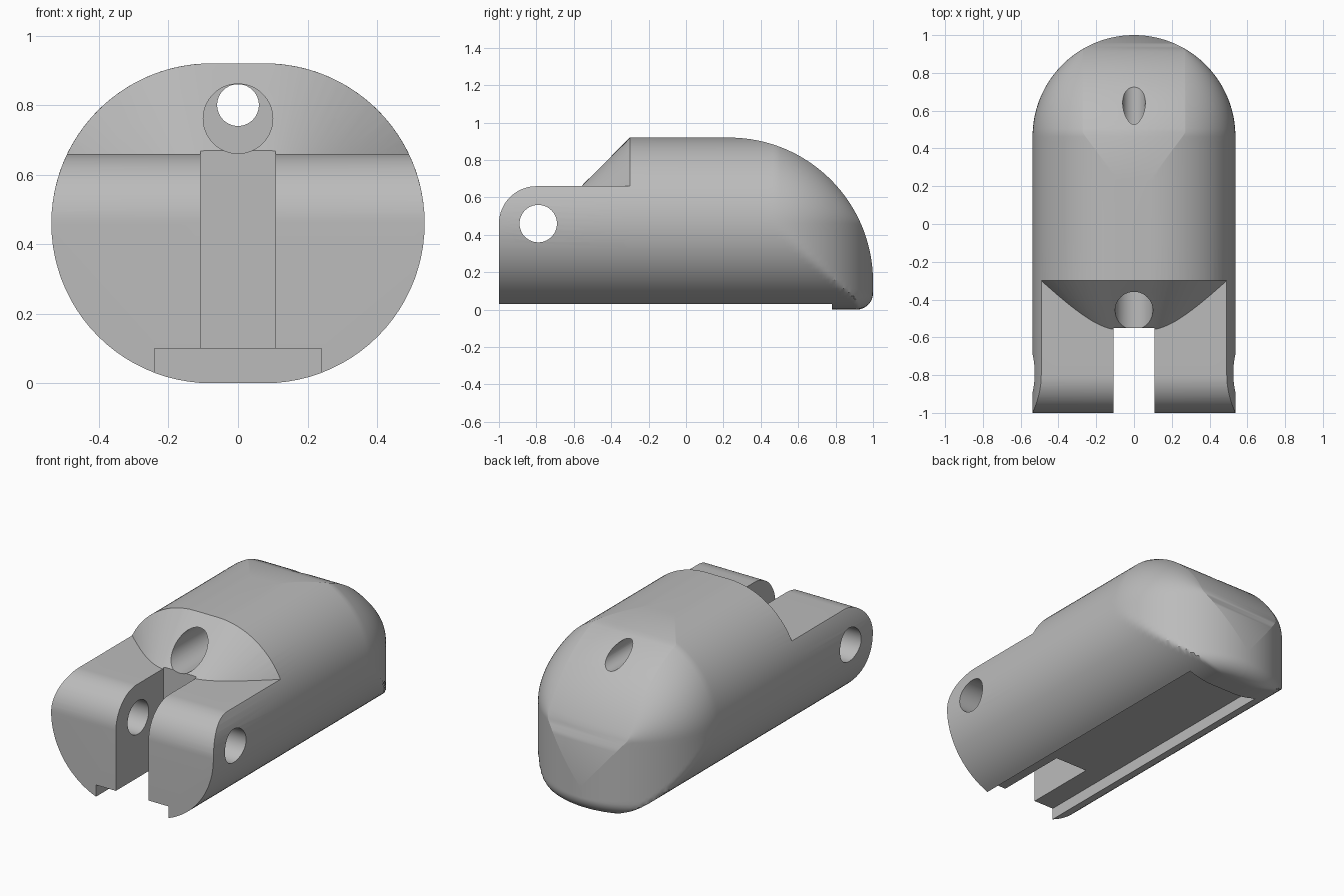
import bpy, bmesh
from math import sqrt, sin, cos, pi

default = bpy.data.objects.get("Cube")
if default:
    bpy.data.objects.remove(default, do_unlink=True)

R, FLAT = 0.46, 0.077            # side radius and half width of the flat top
HALF = R + FLAT                  # half width of the body
TIP_Y, TIP_R = 0.463, 0.537      # rounded tip in plan
DOME_Y, DOME_Z, DOME_R = 0.23, 0.15, 0.77
RIM = 0.09                       # rounding under the tip
STRIP = 0.27                     # half width of the central dome strip


def root(v):
    return sqrt(max(v, 0.0))


def new_object(name, bm):
    bmesh.ops.recalc_face_normals(bm, faces=bm.faces)
    mesh = bpy.data.meshes.new(name)
    bm.to_mesh(mesh)
    bm.free()
    ob = bpy.data.objects.new(name, mesh)
    bpy.context.collection.objects.link(ob)
    return ob


def loft(name, rings):
    """Skin a list of equally long closed rings and cap both ends."""
    bm = bmesh.new()
    loops = [[bm.verts.new(p) for p in ring] for ring in rings]
    n = len(loops[0])
    for a, b in zip(loops, loops[1:]):
        for i in range(n):
            j = (i + 1) % n
            bm.faces.new((a[i], a[j], b[j], b[i]))
    bm.faces.new(loops[0])
    bm.faces.new(loops[-1])
    return new_object(name, bm)


def prism_x(name, profile, half):
    return loft(name, [[(x, y, z) for y, z in profile] for x in (-half, half)])


def box(name, half, y0, y1, z0, z1):
    return prism_x(name, [(y0, z0), (y1, z0), (y1, z1), (y0, z1)], half)


def circle(a, b, r, n=64):
    return [(a + r * cos(2 * pi * i / n), b + r * sin(2 * pi * i / n)) for i in range(n)]


def bore_y(name, z, r, y0, y1):
    return loft(name, [[(x, y, h) for x, h in circle(0, z, r)] for y in (y0, y1)])


def boolean(target, cutter):
    cutter.hide_render = True
    mod = target.modifiers.new(cutter.name, 'BOOLEAN')
    mod.operation, mod.solver, mod.object = 'DIFFERENCE', 'EXACT', cutter
    bpy.context.view_layer.objects.active = target
    bpy.ops.object.modifier_apply(modifier=mod.name)
    bpy.data.objects.remove(cutter, do_unlink=True)


# Body sections: a wide round bar that turns into a domed tip
def side(z):
    return FLAT + root(R * R - (z - R) ** 2)


def half_width(y, z, top):
    inset = RIM - root(RIM ** 2 - (RIM - z) ** 2) if z < RIM else 0.0
    plan = root((TIP_R - inset) ** 2 - max(y - TIP_Y, 0) ** 2)
    if z <= R or plan <= STRIP:
        return min(side(z), plan)
    shoulder = R + root(R * R - (STRIP - FLAT) ** 2)
    limit = min(top, shoulder)
    if z > limit:
        return side(z)
    s = side(R + (z - R) * (shoulder - R) / max(limit - R, 0.001))
    return STRIP + (plan - STRIP) * (s - STRIP) / (HALF - STRIP)


def section(y, n=22):
    top = DOME_Z + root(DOME_R ** 2 - max(y - DOME_Y, 0) ** 2)
    low = max(y - (1 - RIM), 0)
    bottom = RIM - root(RIM ** 2 - low ** 2)
    mid = min(R, top - 0.02)
    zs = [bottom + (mid - bottom) * (1 - cos(i / n * pi / 2)) for i in range(n)]
    zs += [mid + (top - mid) * sin(i / n * pi / 2) for i in range(n + 1)]
    right = [(max(half_width(y, z, top), 0.002), y, z) for z in zs]
    return right + [(-x, y, z) for x, y, z in reversed(right)]


stations = [-1.0, -0.3, 0.0] + [DOME_Y + (TIP_Y - DOME_Y) * i / 8 for i in range(8)]
stations += [TIP_Y + (0.9999 - TIP_Y) * sin(i / 40 * pi / 2) for i in range(41)]
body = loft("hinged_body", [section(y) for y in stations])


# Step above the fork, rounded at the front, leaving a bevelled nose
def stadium(d, n=40):
    r = R - d
    arc = [(FLAT + r * cos(a), R + r * sin(a)) for a in
           (-pi / 2 + pi * i / n for i in range(n + 1))]
    return [(x, -0.3 - d, z) for x, z in arc + [(-x, z) for x, z in reversed(arc)]]


round_front = [(-0.8 - 0.2 * cos(a), R + 0.2 * sin(a)) for a in
               (pi / 2 * i / 20 for i in range(21))]
step = prism_x("step_cutter", [(-1.1, 0.45)] + round_front +
               [(-0.25, 0.66), (-0.25, 1.1), (-1.1, 1.1)], 0.7)
boolean(step, loft("nose_cutter", [stadium(-0.08), stadium(0.3)]))
boolean(body, step)

# Fork slot, underside channel, hinge pin hole and cord bore
boolean(body, box("slot_cutter", 0.108, -1.1, -0.55, -0.1, 1.1))
boolean(body, box("channel_cutter", 0.24, -1.1, 0.78, -0.1, 0.1))
boolean(body, prism_x("pin_cutter", circle(-0.79, R, 0.1), 0.7))
boolean(body, bore_y("pocket_cutter", 0.761, 0.1, -1.1, -0.1))
boolean(body, bore_y("cord_cutter", 0.8, 0.06, -1.1, 1.1))

# Single grey plastic
grey = bpy.data.materials.new("grey_plastic")
grey.use_nodes = True
colour = (0.5, 0.5, 0.5, 1)
grey.diffuse_color = colour
grey.node_tree.nodes["Principled BSDF"].inputs["Base Color"].default_value = colour
body.data.materials.clear()
body.data.materials.append(grey)

bpy.ops.object.select_all(action='DESELECT')
body.select_set(True)
bpy.context.view_layer.objects.active = body
bpy.ops.object.shade_smooth_by_angle(angle=pi / 6)
